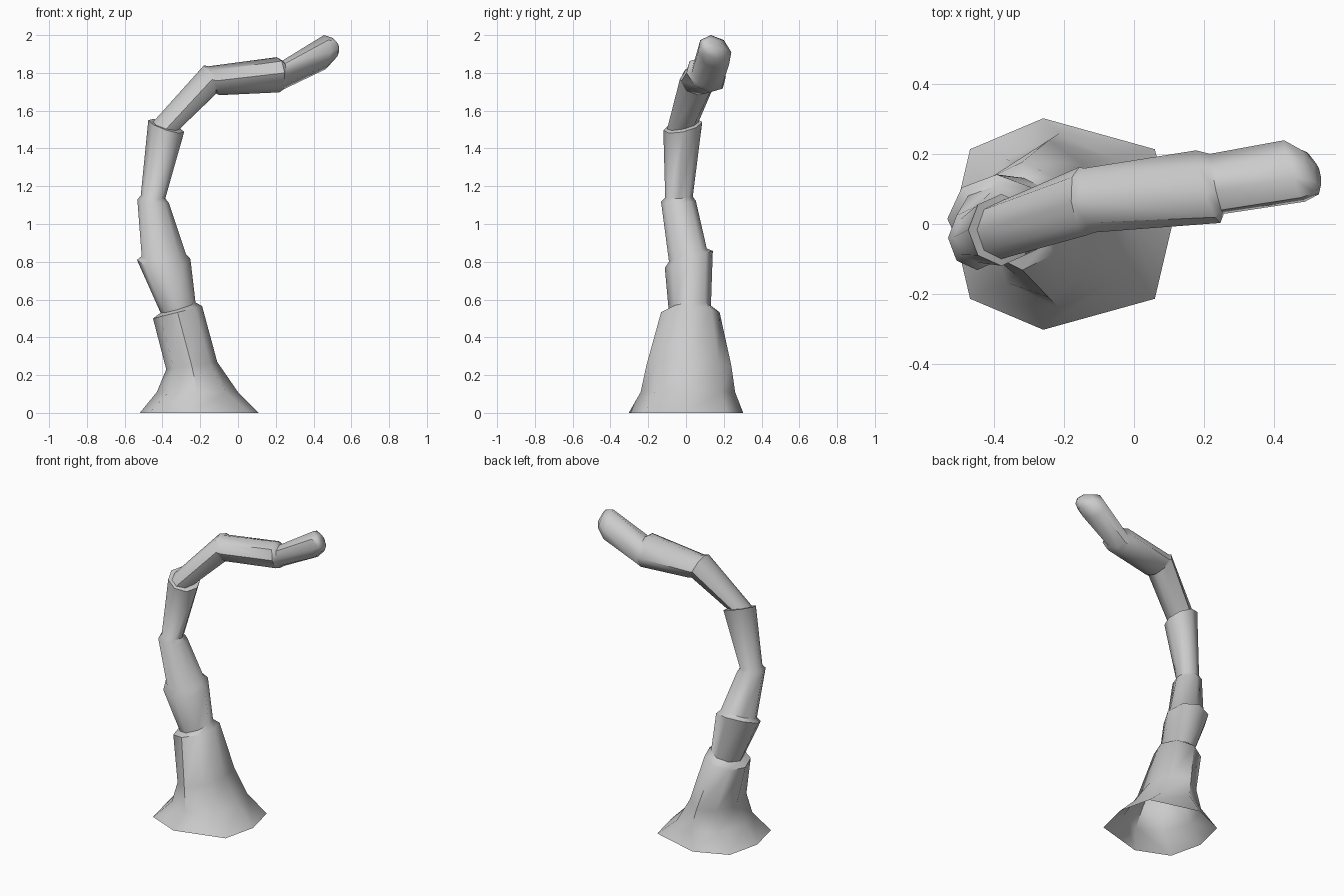
import bpy, bmesh, math
from mathutils import Vector

SIDES = 8

# Each ring: outer (x, z), inner (x, z), y centre, y half width, slant of the back side (dx, dz)
rings = [
    # flared, open foot
    (-.52, 0, .11, 0, 0, .303, 0, 0),
    (-.43, .11, .00, .11, .01, .25, 0, 0),
    (-.38, .23, -.11, .27, .015, .225, 0, 0),
    (-.45, .50, -.19, .565, .023, .155, 0, 0),
    # second segment, starting with the inset ledge
    (-.41, .53, -.225, .585, .02, .112, 0, .01),
    (-.535, .81, -.252, .815, .015, .127, 0, .045),
    # third segment
    (-.51, .83, -.275, .84, .01, .10, 0, .035),
    (-.533, 1.13, -.365, 1.11, -.04, .092, 0, .003),
    # fourth segment
    (-.515, 1.15, -.385, 1.135, -.037, .073, 0, .003),
    (-.475, 1.55, -.285, 1.487, -.017, .103, 0, .022),
    # fifth segment, leaning over
    (-.45, 1.54, -.31, 1.502, -.017, .083, 0, .018),
    (-.18, 1.84, -.115, 1.69, .065, .098, -.01, 0),
    # sixth segment, nearly level
    (-.155, 1.835, -.10, 1.682, .068, .092, -.015, 0),
    (.205, 1.883, .22, 1.697, .107, .104, -.035, -.01),
    # last segment and rounded tip
    (.235, 1.865, .24, 1.712, .115, .086, -.02, -.01),
    (.455, 2.0, .465, 1.82, .152, .088, -.03, 0),
    (.50, 1.985, .515, 1.875, .147, .062, -.022, 0),
    (.522, 1.96, .53, 1.91, .14, .028, -.01, 0),
]

bm = bmesh.new()
loops = []
for i, (ax, az, bx, bz, cy, hw, dx, dz) in enumerate(rings):
    lean = .02 if i > 12 else 0
    centre = Vector(((ax + bx) / 2, cy, (az + bz) / 2))
    u = Vector(((bx - ax) / 2, lean, (bz - az) / 2))
    v = Vector((dx, hw, dz))
    loop = []
    for k in range(SIDES):
        a = math.tau * k / SIDES
        p = centre + u * math.cos(a) + v * math.sin(a)
        if i == 0:   # the foot has a wider, less regular outline
            if k % 2:
                p.x += .042 * math.copysign(1, math.cos(a))
            elif k in (2, 6):
                p.x -= .055
        loop.append(bm.verts.new(p))
    loops.append(loop)

# Skin neighbouring rings and close the tip
for lo, hi in zip(loops, loops[1:]):
    for k in range(SIDES):
        n = (k + 1) % SIDES
        bm.faces.new((lo[k], lo[n], hi[n], hi[k]))
bm.faces.new(loops[-1])

mesh = bpy.data.meshes.new("curved_trunk")
bm.to_mesh(mesh)
bm.free()
trunk = bpy.data.objects.new("curved_trunk", mesh)
bpy.context.collection.objects.link(trunk)
bpy.context.view_layer.objects.active = trunk
trunk.select_set(True)
bpy.ops.object.shade_smooth_by_angle(angle=math.radians(50))
